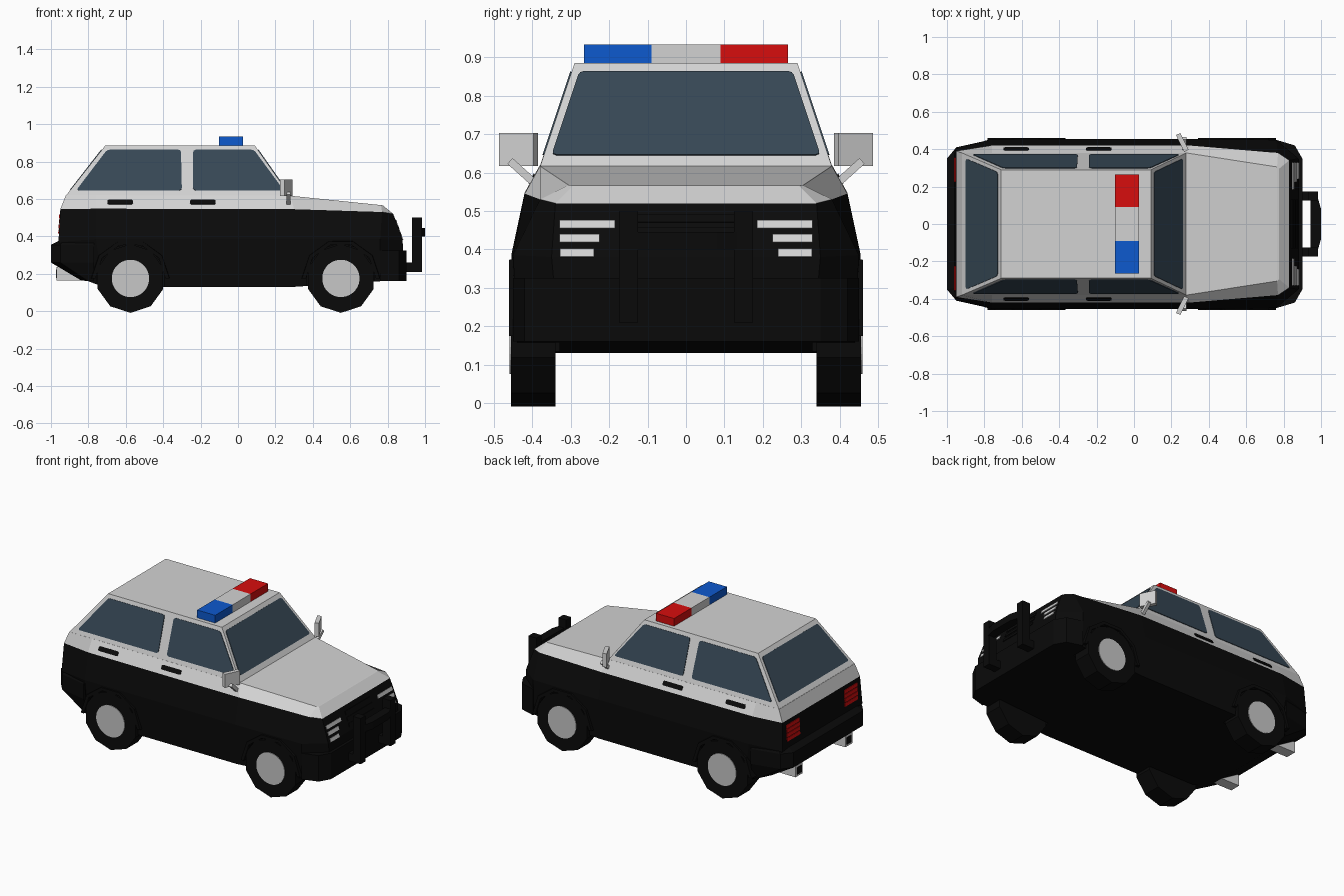
import bpy, bmesh, math
from mathutils import Vector

if "Cube" in bpy.data.objects:
    bpy.data.objects.remove(bpy.data.objects["Cube"])


def material(name, rgb):
    m = bpy.data.materials.new(name)
    m.use_nodes = True
    m.diffuse_color = (*rgb, 1)
    node = next(n for n in m.node_tree.nodes if n.type == 'BSDF_PRINCIPLED')
    node.inputs["Base Color"].default_value = (*rgb, 1)
    return m


WHITE = material("white_paint", (0.65, 0.65, 0.65))
BLACK = material("black_paint", (0.003, 0.003, 0.003))
GLASS = material("dark_glass", (0.037, 0.063, 0.09))
RED = material("red_lamp", (0.68, 0.004, 0.004))
BLUE = material("blue_lamp", (0.004, 0.1, 0.62))
RIM = material("rim_grey", (0.57, 0.57, 0.57))
SIDES = (("left", 1), ("right", -1))


def finish(name, bm, mat):
    bmesh.ops.recalc_face_normals(bm, faces=bm.faces[:])
    mesh = bpy.data.meshes.new(name)
    bm.to_mesh(mesh)
    bm.free()
    mesh.materials.append(mat)
    ob = bpy.data.objects.new(name, mesh)
    bpy.context.collection.objects.link(ob)
    return ob


def loft(name, rings, mat):
    """Stack half outlines (rear to front, y > 0), mirrored across y = 0."""
    bm = bmesh.new()
    rows = []
    for ring in rings:
        left = [bm.verts.new(p) for p in ring]
        right = [bm.verts.new((x, -y, z)) for x, y, z in ring]
        rows.append((left, right))
    for a, b in zip(rows, rows[1:]):
        la, lb = a[0] + a[1][::-1], b[0] + b[1][::-1]
        for i in range(len(la)):
            j = (i + 1) % len(la)
            bm.faces.new((la[i], la[j], lb[j], lb[i]))
    for l, r in (rows[0], rows[-1]):
        for i in range(len(l) - 1):
            bm.faces.new((l[i], l[i + 1], r[i + 1], r[i]))
    return finish(name, bm, mat)


def box(name, size, loc, mat, rot=(0, 0, 0)):
    bm = bmesh.new()
    bmesh.ops.create_cube(bm, size=1)
    bmesh.ops.scale(bm, vec=size, verts=bm.verts)
    ob = finish(name, bm, mat)
    ob.location, ob.rotation_euler = loc, rot
    return ob


def plate(name, pts, mat, rounding=0.0):
    """Thin panel lying on a body surface, facing outwards."""
    bm = bmesh.new()
    face = bm.faces.new([bm.verts.new(p) for p in pts])
    face.normal_update()
    n = face.normal.copy()
    if n.dot(face.calc_center_median() - Vector((0, 0, 0.4))) < 0:
        n.negate()
    if rounding:
        bmesh.ops.bevel(bm, geom=bm.verts[:], offset=rounding, segments=2,
                        profile=0.5, affect='VERTICES')
    bmesh.ops.translate(bm, vec=n * -0.003, verts=bm.verts)
    new = bmesh.ops.extrude_face_region(bm, geom=bm.faces[:])["geom"]
    bmesh.ops.translate(bm, vec=n * 0.007,
                        verts=[g for g in new if isinstance(g, bmesh.types.BMVert)])
    return finish(name, bm, mat)


def disc(name, radius, y0, y1, x, z, sides, mat):
    """Cylinder lying along y, with a flat at the bottom."""
    bm = bmesh.new()
    bmesh.ops.create_cone(bm, cap_ends=True, segments=sides, radius1=radius,
                          radius2=radius, depth=abs(y1 - y0))
    for v in bm.verts:
        a = math.pi / sides
        px = v.co.x * math.cos(a) - v.co.y * math.sin(a)
        py = v.co.x * math.sin(a) + v.co.y * math.cos(a)
        v.co = (x + py, (y0 + y1) / 2 + v.co.z, z + px)
    return finish(name, bm, mat)


def lerp(z, z0, v0, z1, v1):
    return v0 + (v1 - v0) * (z - z0) / (z1 - z0)


# Body shell: black lower half, white shoulder with bonnet, white cabin
floor = [(-0.80, 0.38, 0.16), (-0.72, 0.44, 0.13), (0.3, 0.44, 0.13),
         (0.76, 0.44, 0.16), (0.89, 0.33, 0.16)]
waist = [(-0.96, 0.40, 0.37), (-0.76, 0.455, 0.385), (0.3, 0.455, 0.385),
         (0.76, 0.45, 0.385), (0.88, 0.35, 0.38)]
belt = [(-0.95, 0.39, 0.545), (-0.76, 0.42, 0.548), (0.3, 0.42, 0.545),
        (0.77, 0.38, 0.53), (0.83, 0.34, 0.52)]
sill = [(-0.92, 0.38, 0.62), (-0.76, 0.38, 0.62), (0.28, 0.38, 0.617),
        (0.765, 0.305, 0.567), (0.775, 0.295, 0.565)]
body = loft("lower_body", [floor, waist, belt], BLACK)
loft("shoulder_and_bonnet", [belt, sill], WHITE)
loft("cabin", [[(-0.92, 0.38, 0.618), (0.28, 0.38, 0.615)],
               [(-0.71, 0.29, 0.885), (0.09, 0.29, 0.885)]], WHITE)


# Windows
def side_y(z): return lerp(z, 0.615, 0.38, 0.885, 0.29)
def front_x(z): return lerp(z, 0.615, 0.28, 0.885, 0.09)
def rear_x(z): return lerp(z, 0.615, -0.92, 0.885, -0.71)


LO, HI = 0.645, 0.862
for label, fx in (("windscreen", front_x), ("rear_window", rear_x)):
    plate(label, [(fx(z), s * (side_y(z) - 0.02), z)
                  for z, s in ((LO, -1), (LO, 1), (HI, 1), (HI, -1))], GLASS, 0.012)
for side, s in SIDES:
    for label, a, b, c, d in (("rear", -0.865, -0.30, -0.305, -0.70),
                              ("front", -0.24, 0.245, 0.085, -0.24)):
        plate(f"{side}_{label}_window",
              [(x, s * side_y(z), z) for x, z in ((a, LO), (b, LO), (c, HI), (d, HI))],
              GLASS, 0.014)
    # Door handles
    for label, x in (("rear", -0.63), ("front", -0.188)):
        plate(f"{side}_{label}_handle",
              [(x + dx, s * lerp(z, 0.547, 0.42, 0.618, 0.38), z)
               for dx, z in ((-0.068, 0.57), (0.068, 0.57), (0.068, 0.595), (-0.068, 0.595))],
              BLACK, 0.008)

# Wheels, arches cut in the body, and arch flares
for axle, x in (("rear", -0.575), ("front", 0.55)):
    for side, s in SIDES:
        name = f"{side}_{axle}"
        cutter = disc("arch_cutter", 0.19, s * 0.33, s * 0.6, x, 0.175, 10, BLACK)
        cutter.hide_render = True
        mod = body.modifiers.new("arch", 'BOOLEAN')
        mod.operation, mod.object, mod.solver = 'DIFFERENCE', cutter, 'EXACT'
        bpy.context.view_layer.objects.active = body
        bpy.ops.object.modifier_apply(modifier=mod.name)
        bpy.data.objects.remove(cutter)
        disc(name + "_tyre", 0.184, s * 0.34, s * 0.456, x, 0.175, 10, BLACK)
        disc(name + "_rim", 0.1, s * 0.45, s * 0.46, x, 0.175, 32, RIM)
        bm = bmesh.new()
        arc = []
        for i in range(6):
            a = math.pi * i / 5
            arc.append([bm.verts.new((x + r * math.cos(a), s * y, 0.175 + r * math.sin(a)))
                        for r, y in ((0.187, 0.4), (0.187, 0.461), (0.208, 0.461), (0.215, 0.4))])
        for p, q in zip(arc, arc[1:]):
            for k in range(4):
                bm.faces.new((p[k], p[(k + 1) % 4], q[(k + 1) % 4], q[k]))
        bm.faces.new(arc[0])
        bm.faces.new(arc[-1])
        finish(name + "_flare", bm, BLACK)

# Bumpers
rear = [(-1.0, 0.35), (-0.95, 0.41), (-0.77, 0.45)]
loft("rear_bumper", [[(-0.84, 0.34, 0.165), (-0.80, 0.40, 0.16), (-0.77, 0.43, 0.16)],
                     [(x, y, 0.26) for x, y in rear], [(x, y, 0.355) for x, y in rear],
                     [(-0.95, 0.34, 0.38), (-0.93, 0.40, 0.38), (-0.77, 0.44, 0.38)]], BLACK)
front = [(0.76, 0.45), (0.86, 0.42), (0.90, 0.35)]
loft("front_bumper", [[(x, y, z) for x, y in front] for z in (0.16, 0.325)], BLACK)

# Push bar and grille
bar = [(0.945, 0.15), (0.98, 0.15), (1.0, 0.08)]
loft("push_bar_cross", [[(x, y, z) for x, y in bar] for z in (0.40, 0.445)], BLACK)


def nose_x(z): return lerp(z, 0.38, 0.88, 0.52, 0.83)
def tail_x(z): return lerp(z, 0.37, -0.96, 0.545, -0.95)


def strip(name, fx, y0, y1, z0, z1, mat):
    plate(name, [(fx(z), y, z) for y, z in ((y0, z0), (y1, z0), (y1, z1), (y0, z1))], mat)


for i in range(3):
    z = 0.40 + 0.035 * i
    strip(f"grille_slat_{i + 1}", nose_x, -0.13, 0.13, z, z + 0.02, BLACK)

for side, s in SIDES:
    box(f"{side}_push_bar_upright", (0.055, 0.05, 0.29), (0.957, s * 0.15, 0.355), BLACK)
    box(f"{side}_push_bar_foot", (0.1, 0.05, 0.05), (0.93, s * 0.15, 0.235), BLACK)
    # Headlamps and tail lamps as horizontal bars
    for i, (y0, y1, z) in enumerate(((0.185, 0.33, 0.454), (0.225, 0.33, 0.418),
                                     (0.24, 0.328, 0.38))):
        strip(f"{side}_headlamp_{i + 1}", nose_x, s * y0, s * y1, z, z + 0.021, WHITE)
    for i in range(4):
        z = 0.415 + 0.027 * i
        strip(f"{side}_tail_lamp_{i + 1}", tail_x, s * 0.225, s * 0.355, z, z + 0.022, RED)
    # Door mirrors
    box(f"{side}_mirror", (0.026, 0.1, 0.086), (0.258, s * 0.436, 0.66), WHITE,
        (0, 0, s * math.radians(26)))
    box(f"{side}_mirror_arm", (0.02, 0.09, 0.02), (0.27, s * 0.425, 0.6), WHITE,
        (s * math.radians(42), 0, 0))
    # Exhausts with dark openings
    box(f"{side}_exhaust", (0.16, 0.07, 0.07), (-0.89, s * 0.25, 0.2), WHITE)
    box(f"{side}_exhaust_opening", (0.006, 0.045, 0.045), (-0.97, s * 0.25, 0.2), BLACK)

# Roof light bar
for label, y0, y1, mat in (("blue", -0.265, -0.09, BLUE), ("centre", -0.09, 0.09, WHITE),
                           ("red", 0.09, 0.265, RED)):
    box("light_bar_" + label, (0.127, y1 - y0, 0.052), (-0.038, (y0 + y1) / 2, 0.908), mat)
